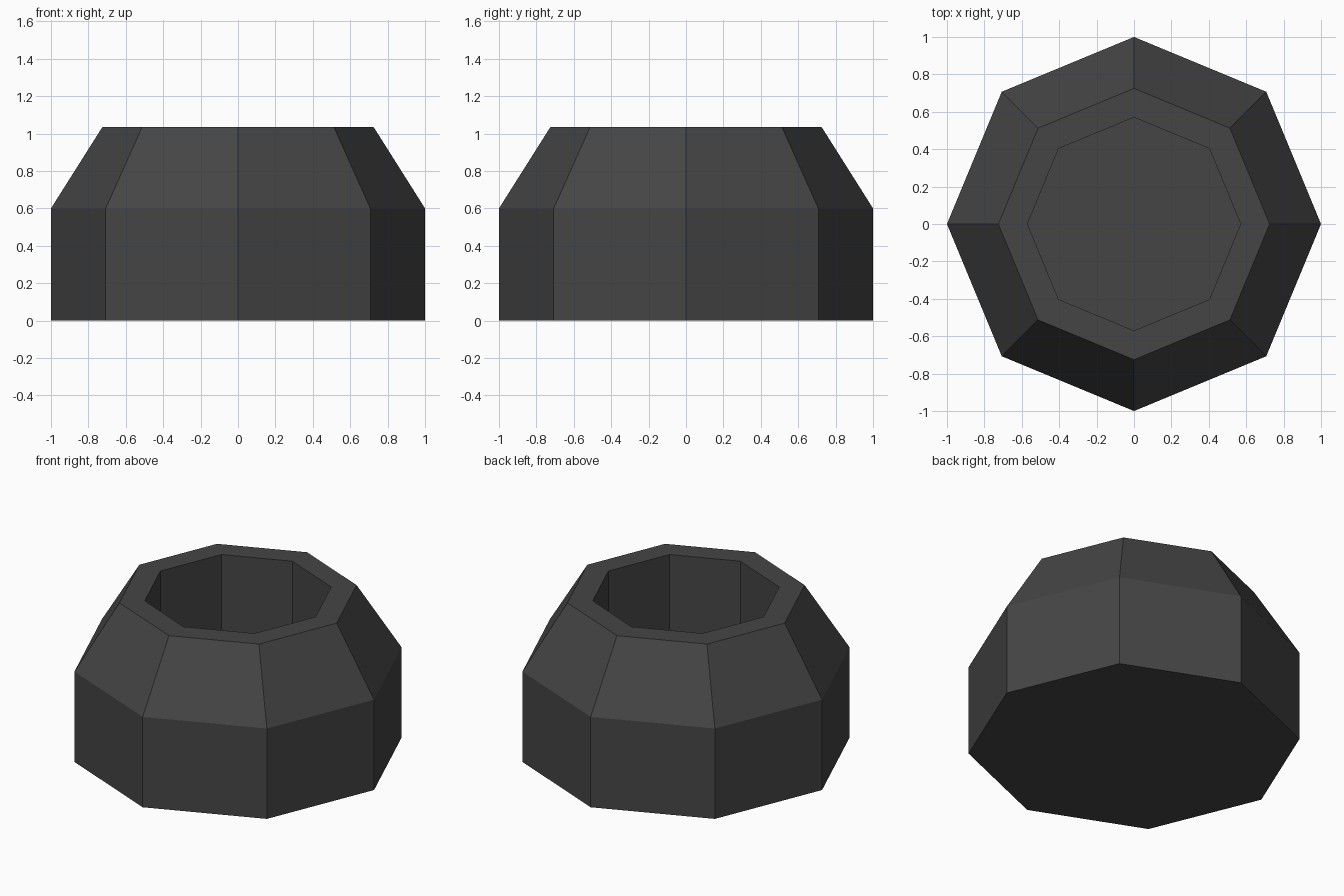
import bpy, bmesh, math

if "Cube" in bpy.data.objects:
    bpy.data.objects.remove(bpy.data.objects["Cube"])

SIDES = 8

# one flat colour
mat = bpy.data.materials.new("dark_grey")
mat.diffuse_color = (0.06, 0.06, 0.06, 1)
mat.use_nodes = True
mat.node_tree.nodes["Principled BSDF"].inputs["Base Color"].default_value = mat.diffuse_color

# (radius, z) from outer bottom, over the rim and down into the well
PROFILE = [(1.0, 0.0), (1.0, 0.6), (0.725, 1.035), (0.57, 1.035), (0.57, 0.3)]


def lathe(name, profile):
    bm = bmesh.new()
    rings = [[bm.verts.new((r * math.cos(2 * math.pi * i / SIDES),
                            r * math.sin(2 * math.pi * i / SIDES), z))
              for i in range(SIDES)] for r, z in profile]
    for a, b in zip(rings, rings[1:]):
        for i in range(SIDES):
            j = (i + 1) % SIDES
            bm.faces.new((a[i], a[j], b[j], b[i]))
    bm.faces.new(rings[0][::-1])   # underside
    bm.faces.new(rings[-1])        # floor of the well
    bmesh.ops.recalc_face_normals(bm, faces=bm.faces)
    me = bpy.data.meshes.new(name)
    bm.to_mesh(me)
    bm.free()
    me.materials.append(mat)
    ob = bpy.data.objects.new(name, me)
    bpy.context.collection.objects.link(ob)
    return ob


# octagonal pot with sloped shoulder and open well
lathe("octagonal_pot", PROFILE)
